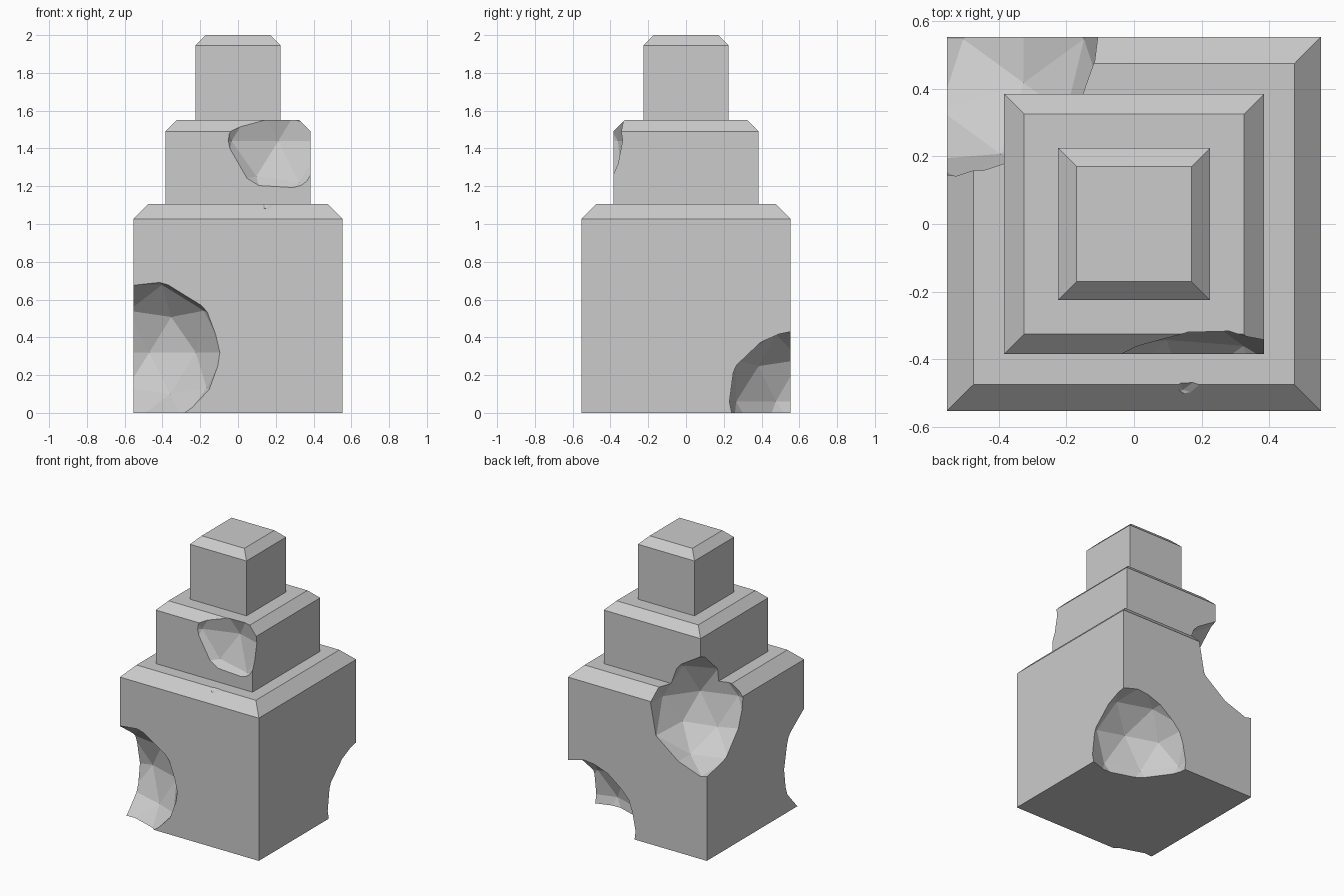
import bpy, bmesh
from mathutils import Matrix

if "Cube" in bpy.data.objects:
    bpy.data.objects.remove(bpy.data.objects["Cube"])


def finish(name, bm):
    mesh = bpy.data.meshes.new(name)
    bm.to_mesh(mesh)
    bm.free()
    obj = bpy.data.objects.new(name, mesh)
    bpy.context.collection.objects.link(obj)
    return obj


def block(name, half, z0, z1, chamfer):
    """Square block with its four top edges chamfered."""
    bm = bmesh.new()
    bmesh.ops.create_cube(bm, size=1, matrix=Matrix.Translation((0, 0, (z0 + z1) / 2))
                          @ Matrix.Diagonal((2 * half, 2 * half, z1 - z0, 1)))
    top = [e for e in bm.edges if all(v.co.z > z1 - 0.001 for v in e.verts)]
    bmesh.ops.bevel(bm, geom=top, offset=chamfer, segments=1, affect='EDGES')
    return finish(name, bm)


def chip_cutter(name, center, radius=0.42):
    """Low-poly ball that bites a faceted chip out of the stone."""
    bm = bmesh.new()
    bmesh.ops.create_icosphere(bm, subdivisions=2, radius=radius,
                               matrix=Matrix.Translation(center))
    obj = finish(name, bm)
    obj.hide_render = True
    return obj


# Three stacked blocks
lower = block("lower_block", 0.553, 0.0, 1.105, 0.078)
middle = block("middle_block", 0.385, 1.105, 1.55, 0.06)
upper = block("upper_block", 0.225, 1.55, 2.0, 0.055)

# Broken corners and face chip
cutters = [
    chip_cutter("front_left_chip", (-0.47, -0.718, 0.32)),
    chip_cutter("back_left_chip", (-0.505, 0.547, 1.013)),
    chip_cutter("back_right_chip", (0.414, 0.605, 0.06)),
    chip_cutter("middle_front_chip", (0.213, -0.70, 1.44)),
]

# Cut each chip from the blocks it touches
for obj, chips in ((lower, cutters), (middle, (cutters[1], cutters[3]))):
    bpy.context.view_layer.objects.active = obj
    for cutter in chips:
        mod = obj.modifiers.new(cutter.name, 'BOOLEAN')
        mod.operation = 'DIFFERENCE'
        mod.solver = 'EXACT'
        mod.object = cutter
        bpy.ops.object.modifier_apply(modifier=mod.name)

for cutter in cutters:
    bpy.data.objects.remove(cutter)
